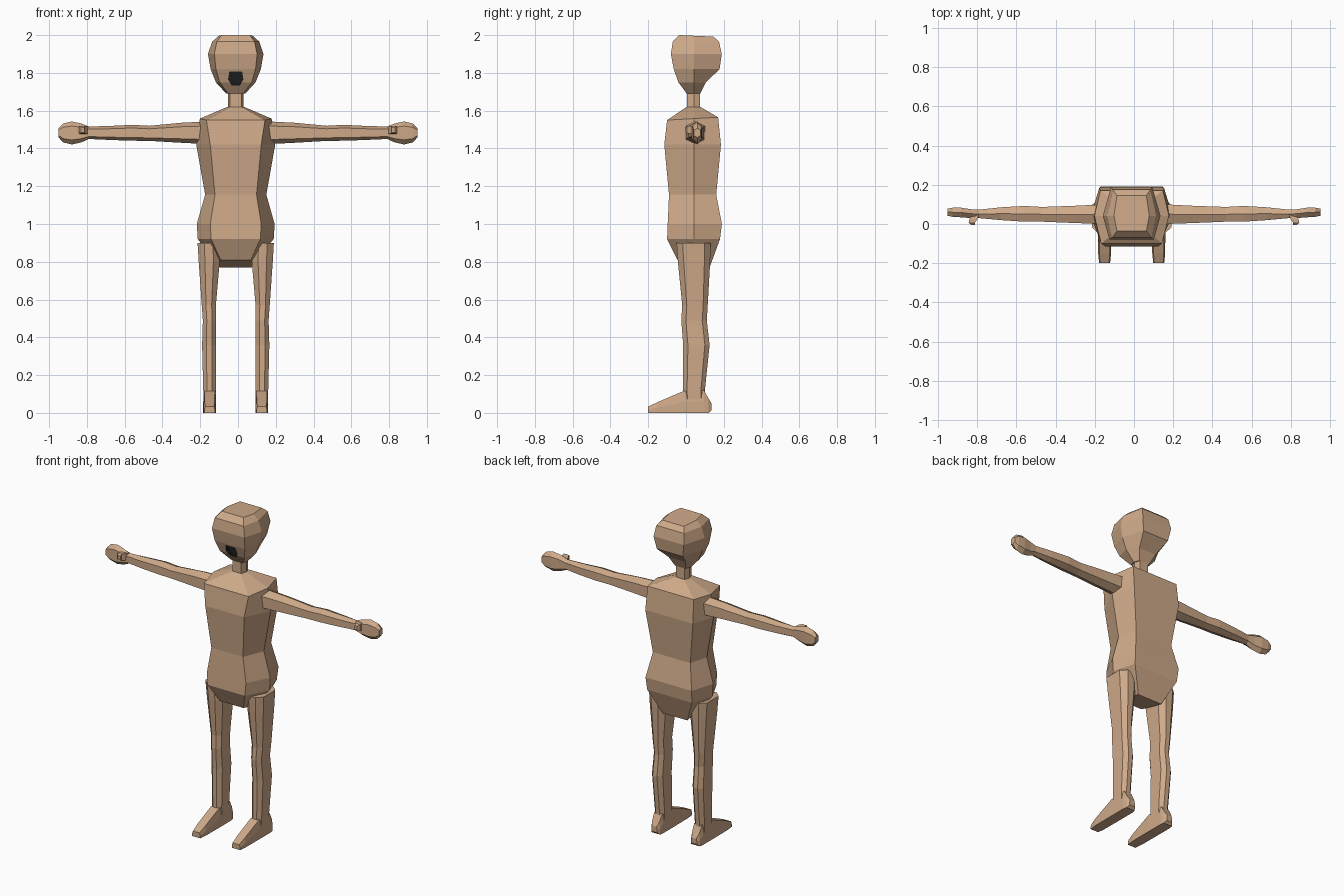
import bpy, bmesh
from mathutils import Vector

CX = -0.012  # body centre line


def material(name, rgb):
    m = bpy.data.materials.new(name)
    m.diffuse_color = (*rgb, 1)
    return m


skin = material("skin", (0.62, 0.40, 0.25))
dark = material("mouth_dark", (0.01, 0.012, 0.012))


def loft(name, rings, mat):
    """Bridge equal-sized rings of points and cap both ends."""
    bm = bmesh.new()
    loops = [[bm.verts.new(p) for p in r] for r in rings]
    n = len(loops[0])
    for a, b in zip(loops, loops[1:]):
        for i in range(n):
            j = (i + 1) % n
            bm.faces.new((a[i], a[j], b[j], b[i]))
    bm.faces.new(loops[0])
    bm.faces.new(loops[-1])
    bmesh.ops.recalc_face_normals(bm, faces=bm.faces)
    me = bpy.data.meshes.new(name)
    bm.to_mesh(me)
    bm.free()
    me.materials.append(mat)
    ob = bpy.data.objects.new(name, me)
    bpy.context.collection.objects.link(ob)
    return ob


def hexagon(w, f, fb, v0, v1, mid=0.042):
    """Hexagon with points at +-w and flat front / back edges."""
    return [(-w, mid), (-f, v0), (f, v0), (w, mid), (fb, v1), (-fb, v1)]


def level(z, w, f, fb, v0, v1, tilt=0.0):
    return [(CX + u, v, z - tilt * (v - v0) / (v1 - v0))
            for u, v in hexagon(w, f, fb, v0, v1)]


# Torso: bottom to shoulders, closing in to the neck base
loft("torso", [level(*r) for r in [
    (0.81, 0.088, 0.08, 0.085, -0.045, 0.125, 0.04),
    (0.92, 0.201, 0.13, 0.155, -0.10, 0.18),
    (1.00, 0.206, 0.135, 0.16, -0.097, 0.19),
    (1.155, 0.162, 0.11, 0.13, -0.09, 0.16),
    (1.42, 0.209, 0.135, 0.165, -0.115, 0.185),
    (1.55, 0.19, 0.155, 0.16, -0.10, 0.17, -0.015),
    (1.62, 0.044, 0.03, 0.03, 0.003, 0.076)]], skin)

# Neck
loft("neck", [level(z, 0.042, 0.03, 0.03, 0.005, 0.075)
              for z in (1.60, 1.70)], skin)

# Head
head = loft("head", [level(*r) for r in [
    (1.69, 0.05, 0.04, 0.035, 0.004, 0.075),
    (1.75, 0.105, 0.085, 0.06, -0.04, 0.105),
    (1.82, 0.133, 0.105, 0.09, -0.065, 0.178),
    (1.90, 0.147, 0.113, 0.105, -0.08, 0.189),
    (1.965, 0.125, 0.10, 0.095, -0.07, 0.175),
    (2.00, 0.09, 0.075, 0.075, -0.036, 0.145, 0.008)]], skin)

# Mouth: a shallow dark recess cut into the face
mouth = [(-0.032, 1.805), (0.032, 1.805), (0.038, 1.765),
         (0.02, 1.735), (-0.02, 1.735), (-0.038, 1.765)]
cutter = loft("mouth_cutter", [[(CX + x, y, z) for x, z in mouth]
                               for y in (-0.2, -0.02)], dark)
cutter.hide_render = True
cut = head.modifiers.new("mouth", 'BOOLEAN')
cut.operation = 'DIFFERENCE'
cut.solver = 'EXACT'
cut.material_mode = 'TRANSFER'
cut.object = cutter
bpy.context.view_layer.objects.active = head
bpy.ops.object.modifier_apply(modifier=cut.name)
bpy.data.objects.remove(cutter)

# Arm rings along x: x, half height, front y, back y, centre z
ARM = [(0.16, 0.06, 0.0, 0.10, 1.483), (0.30, 0.053, 0.005, 0.093, 1.483),
       (0.47, 0.04, 0.012, 0.087, 1.48), (0.56, 0.042, 0.012, 0.092, 1.483),
       (0.68, 0.037, 0.02, 0.085, 1.482), (0.79, 0.033, 0.03, 0.073, 1.483),
       (0.83, 0.05, 0.03, 0.075, 1.482), (0.88, 0.061, 0.034, 0.083, 1.482),
       (0.925, 0.05, 0.037, 0.083, 1.482), (0.95, 0.024, 0.042, 0.078, 1.482)]
# Thumb rings along -y: y, x start, x end, z low, z high
THUMB = [(0.05, 0.79, 0.83, 1.475, 1.515), (0.022, 0.80, 0.84, 1.478, 1.52),
         (0.006, 0.812, 0.843, 1.48, 1.52), (-0.005, 0.812, 0.83, 1.485, 1.512)]
# Leg rings along z: z, inner x, outer x, front y, back y (x from centre line)
LEG = [(0.05, 0.105, 0.17, -0.012, 0.10), (0.12, 0.105, 0.172, -0.015, 0.10),
       (0.36, 0.104, 0.178, -0.015, 0.125), (0.49, 0.104, 0.174, -0.025, 0.11),
       (0.57, 0.105, 0.18, -0.02, 0.115), (0.80, 0.085, 0.196, -0.043, 0.128),
       (0.90, 0.085, 0.202, -0.05, 0.13)]
# Foot rings along y: y, half width, bottom z, top z
FOOT = [(0.135, 0.02, 0.015, 0.05), (0.12, 0.03, 0.0, 0.075),
        (0.095, 0.034, 0.0, 0.12), (-0.015, 0.034, 0.0, 0.115),
        (-0.15, 0.033, 0.0, 0.057), (-0.20, 0.028, 0.0, 0.033)]


def leg_ring(s, z, xi, xo, y0, y1):
    """Chamfered rectangle with broad flat sides."""
    c, d = 0.3 * (xo - xi), 0.18 * (y1 - y0)
    pts = [(xi + c, y0), (xo - c, y0), (xo, y0 + d), (xo, y1 - d),
           (xo - c, y1), (xi + c, y1), (xi, y1 - d), (xi, y0 + d)]
    return [(CX + s * x, y, z) for x, y in pts]


for side, s in (("left", -1), ("right", 1)):
    # Arm with mitten hand
    loft(side + "_arm", [
        [(s * x, v, zc + u) for u, v in
         hexagon(h, h * 0.6, h * 0.6, y0, y1, (y0 + y1) / 2)]
        for x, h, y0, y1, zc in ARM], skin)
    # Thumb pointing forward
    loft(side + "_thumb", [
        [(s * a, y, c), (s * b, y, c), (s * b, y, d), (s * a, y, d)]
        for y, a, b, c, d in THUMB], skin)
    # Leg and foot
    loft(side + "_leg", [leg_ring(s, *r) for r in LEG], skin)
    fx = CX + s * 0.138
    loft(side + "_foot", [
        [(fx - w, y, z0), (fx + w, y, z0), (fx + w, y, z0 + 0.5 * (z1 - z0)),
         (fx + w * 0.8, y, z1), (fx - w * 0.8, y, z1),
         (fx - w, y, z0 + 0.5 * (z1 - z0))]
        for y, w, z0, z1 in FOOT], skin)
